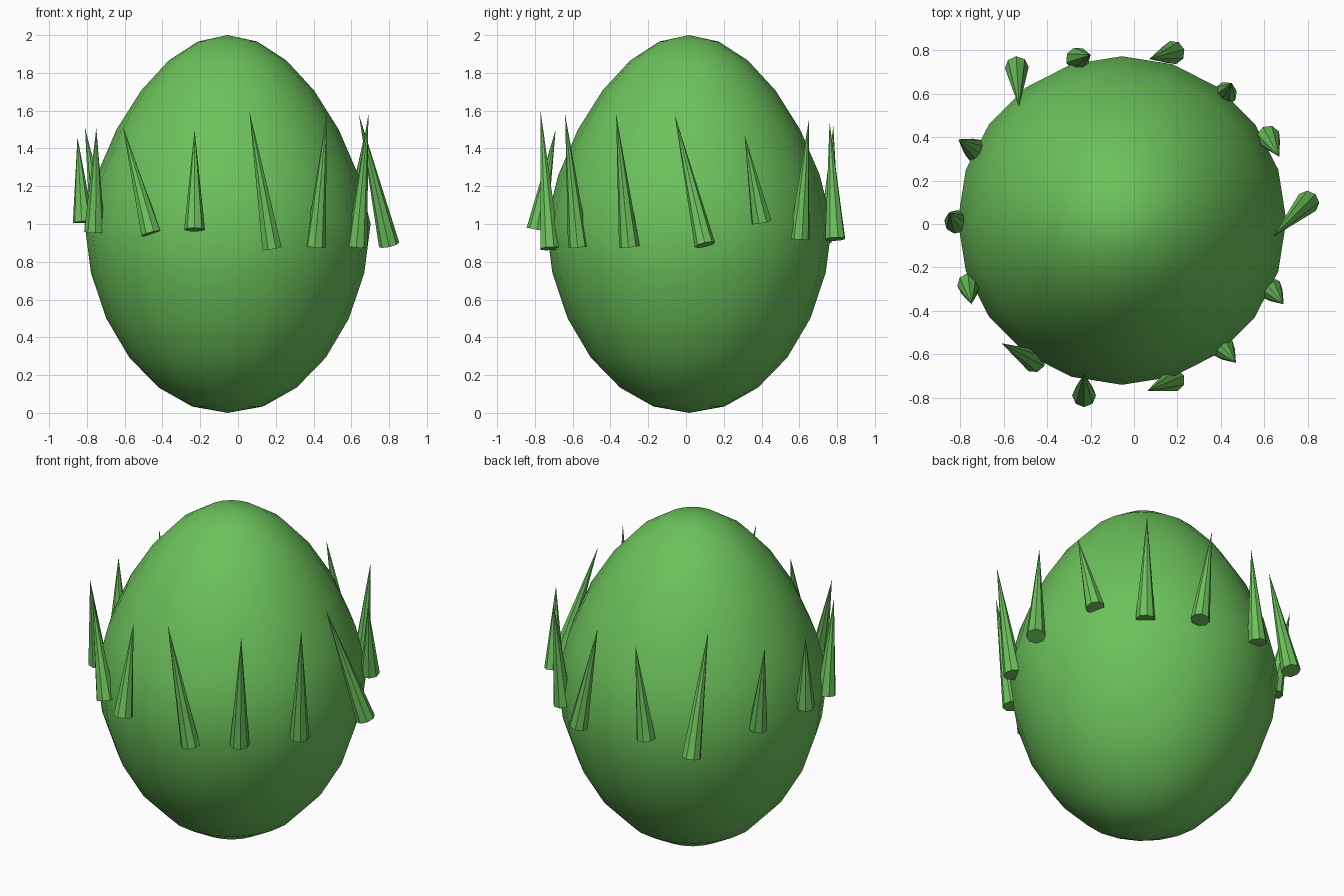
import bpy
from mathutils import Vector

cube = bpy.data.objects.get("Cube")
if cube:
    bpy.data.objects.remove(cube, do_unlink=True)

# One leafy green for everything
green = bpy.data.materials.new("leaf_green")
green.use_nodes = True
colour = (0.15, 0.54, 0.105, 1.0)
green.diffuse_color = colour
green.node_tree.nodes["Principled BSDF"].inputs["Base Color"].default_value = colour

# Egg-shaped body: a sphere that narrows towards the top
bpy.ops.mesh.primitive_uv_sphere_add(segments=20, ring_count=12, radius=1,
                                     location=(-0.055, 0.016, 1))
body = bpy.context.object
body.name = "egg_body"
for v in body.data.vertices:
    taper = 1 - 0.205 * v.co.z if v.co.z > 0 else 1 + 0.04 * v.co.z
    v.co.x *= 0.757 * taper
    v.co.y *= 0.757 * taper
body.data.materials.append(green)
bpy.ops.object.shade_smooth()


def add_spike(number, base, tip, radius=0.055):
    """Faceted cone from the centre of its base to its tip."""
    base, tip = Vector(base), Vector(tip)
    axis = tip - base
    bpy.ops.mesh.primitive_cone_add(vertices=8, radius1=radius, radius2=0,
                                    depth=axis.length, location=(base + tip) / 2,
                                    rotation=axis.to_track_quat('Z', 'Y').to_euler())
    spike = bpy.context.object
    spike.name = f"spike_{number}"
    spike.data.materials.append(green)
    bpy.ops.object.shade_flat()


# Ring of spikes round the middle, each leaning its own way
spikes = [
    ((0.18, 0.79, 0.92), (0.07, 0.76, 1.54)),
    ((0.42, 0.60, 0.92), (0.45, 0.65, 1.55)),
    ((0.62, 0.40, 1.01), (0.67, 0.31, 1.47)),
    ((0.80, 0.10, 0.89), (0.64, -0.06, 1.58)),
    ((0.63, -0.30, 0.88), (0.69, -0.37, 1.58)),
    ((0.41, -0.57, 0.88), (0.47, -0.64, 1.58)),
    ((0.18, -0.72, 0.87), (0.06, -0.77, 1.60)),
    ((-0.23, -0.79, 0.97), (-0.23, -0.69, 1.50)),
    ((-0.46, -0.63, 0.95), (-0.61, -0.55, 1.52)),
    ((-0.76, -0.28, 0.96), (-0.75, -0.37, 1.51)),
    ((-0.82, 0.01, 1.01), (-0.85, 0.05, 1.46)),
    ((-0.73, 0.34, 0.98), (-0.81, 0.39, 1.51)),
    ((-0.54, 0.72, 0.89), (-0.53, 0.54, 1.60)),
    ((-0.26, 0.76, 0.95), (-0.20, 0.78, 1.52)),
]
for i, (base, tip) in enumerate(spikes, 1):
    add_spike(i, base, tip)
